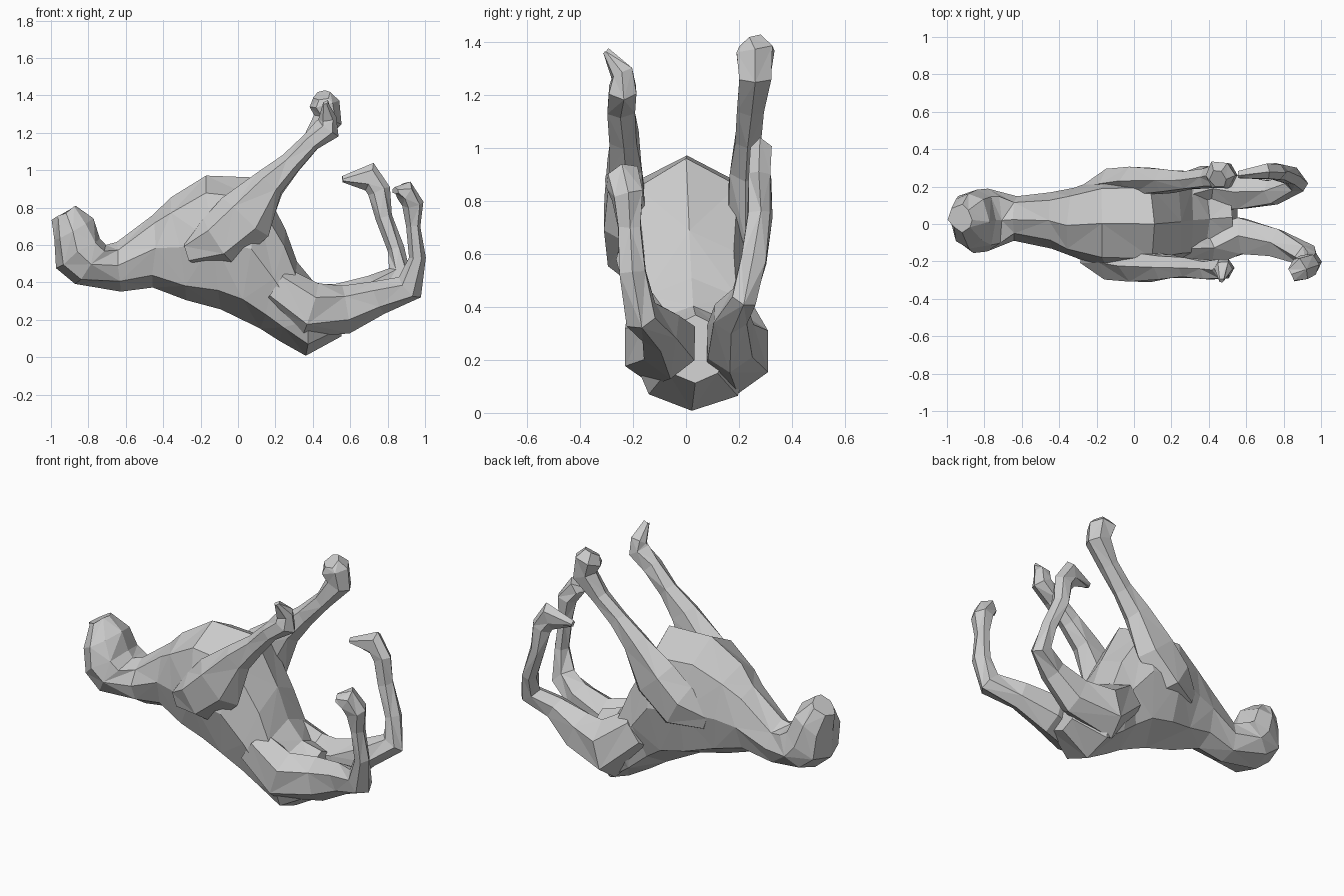
import bpy, math, random
from mathutils import Vector

random.seed(4)


def skin(name, rings, jitter=0.0):
    """Flat-shaded triangulated tube through equal-sized rings, capped at both ends."""
    n = len(rings[0])
    verts = [p + Vector([random.uniform(-jitter, jitter) for _ in range(3)])
             for ring in rings for p in ring]
    faces = []
    for i in range(len(rings) - 1):
        for j in range(n):
            a, b = i * n + j, i * n + (j + 1) % n
            if (i + j) % 2:
                faces += [(a, b, b + n), (a, b + n, a + n)]
            else:
                faces += [(a, b, a + n), (b, b + n, a + n)]
    faces.append(tuple(reversed(range(n))))
    faces.append(tuple(range(len(verts) - n, len(verts))))
    mesh = bpy.data.meshes.new(name)
    mesh.from_pydata(verts, [], faces)
    mesh.update()
    obj = bpy.data.objects.new(name, mesh)
    bpy.context.collection.objects.link(obj)
    return obj


def body(name, stations, n=8):
    """Stations: back point x,z, belly point x,z, centre y, half width."""
    rings = []
    for x1, z1, x2, z2, y, w in stations:
        lo, hi = Vector((x1, y, z1)), Vector((x2, y, z2))
        mid, half = (lo + hi) / 2, (hi - lo) / 2
        ring = []
        for j in range(n):
            t = 2 * math.pi * j / n
            c, s = math.cos(t), math.sin(t)
            s = math.copysign(abs(s) ** 0.85, s)
            ring.append(mid + half * c + Vector((0, w * s, 0)))
        rings.append(ring)
    return skin(name, rings, 0.01)


def limb(name, path, n=6):
    """Path: x, y, z, radius in the side plane, radius across."""
    pts = [Vector(p[:3]) for p in path]
    rings = []
    for i, p in enumerate(path):
        t = (pts[min(i + 1, len(pts) - 1)] - pts[max(i - 1, 0)]).normalized()
        side = Vector((0, 1, 0))
        side = (side - t * side.dot(t)).normalized()
        up = t.cross(side)
        rings.append([pts[i] + up * p[3] * math.cos(2 * math.pi * j / n)
                      + side * p[4] * 1.1 * math.sin(2 * math.pi * j / n)
                      for j in range(n)])
    return skin(name, rings, 0.006)


# head, neck, chest and rump, lying on its back
body("head_and_torso", [
    (-0.99, 0.74, -0.86, 0.81, 0.03, 0.07),
    (-0.99, 0.62, -0.78, 0.74, 0.02, 0.15),
    (-0.97, 0.48, -0.73, 0.64, 0.02, 0.17),
    (-0.87, 0.39, -0.70, 0.61, 0.02, 0.16),
    (-0.63, 0.36, -0.64, 0.61, 0.03, 0.12),
    (-0.45, 0.38, -0.45, 0.77, 0.02, 0.15),
    (-0.28, 0.31, -0.36, 0.86, 0.00, 0.19),
    (-0.10, 0.25, -0.18, 0.98, 0.00, 0.25),
    (0.02, 0.20, 0.11, 0.97, 0.00, 0.26),
    (0.12, 0.16, 0.26, 0.68, 0.01, 0.23),
    (0.22, 0.09, 0.32, 0.51, 0.02, 0.23),
    (0.36, 0.01, 0.40, 0.40, 0.03, 0.22),
    (0.55, 0.11, 0.52, 0.36, 0.03, 0.13)])

# front legs share a shoulder and shin, each has its own hoof
for tag, s, hoof in (
        ("left", 1, [(0.48, 0.26, 1.27, 0.075, 0.06), (0.46, 0.26, 1.36, 0.08, 0.075),
                     (0.45, 0.24, 1.40, 0.05, 0.05)]),
        ("right", -1, [(0.48, -0.24, 1.22, 0.07, 0.055), (0.48, -0.24, 1.28, 0.05, 0.045),
                       (0.47, -0.305, 1.36, 0.015, 0.015)])):
    limb("front_leg_" + tag, [
        (-0.26, s * 0.16, 0.56, 0.07, 0.05),
        (-0.10, s * 0.21, 0.62, 0.15, 0.09),
        (0.04, s * 0.23, 0.75, 0.16, 0.08),
        (0.17, s * 0.23, 0.93, 0.085, 0.065),
        (0.28, s * 0.235, 1.04, 0.06, 0.055),
        (0.39, s * 0.245, 1.15, 0.055, 0.05)] + hoof)

# hind legs, bent at the hock
limb("hind_leg_left", [
    (0.20, 0.15, 0.38, 0.12, 0.09),
    (0.38, 0.19, 0.23, 0.17, 0.12),
    (0.58, 0.17, 0.27, 0.13, 0.09),
    (0.74, 0.17, 0.37, 0.08, 0.065),
    (0.87, 0.22, 0.44, 0.07, 0.05),
    (0.84, 0.26, 0.58, 0.045, 0.05),
    (0.78, 0.28, 0.75, 0.045, 0.045),
    (0.755, 0.28, 0.89, 0.065, 0.045),
    (0.70, 0.28, 0.965, 0.075, 0.04),
    (0.56, 0.26, 0.95, 0.015, 0.02)])
limb("hind_leg_right", [
    (0.20, -0.13, 0.38, 0.12, 0.09),
    (0.38, -0.13, 0.25, 0.15, 0.11),
    (0.58, -0.06, 0.26, 0.13, 0.10),
    (0.76, -0.10, 0.32, 0.09, 0.075),
    (0.92, -0.17, 0.37, 0.08, 0.055),
    (0.955, -0.20, 0.53, 0.045, 0.05),
    (0.94, -0.21, 0.70, 0.04, 0.045),
    (0.935, -0.22, 0.82, 0.06, 0.06),
    (0.89, -0.24, 0.89, 0.055, 0.065),
    (0.84, -0.27, 0.89, 0.02, 0.04)])
